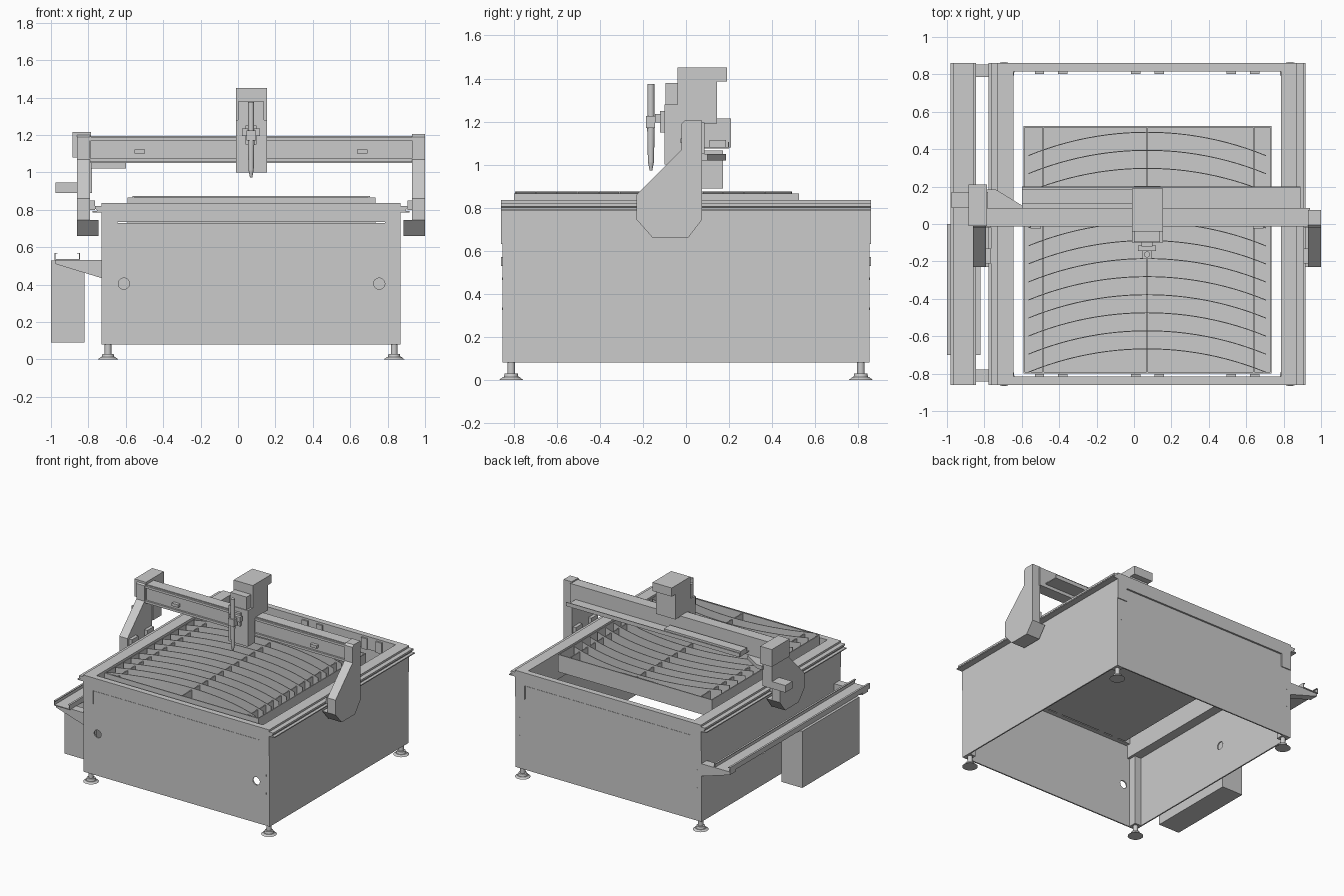
import bpy, bmesh, math
from mathutils import Vector


def prism(name, pts, axis, a, b):
    """Extrude a 2D profile along an axis (x: yz points, y: xz points, z: xy points)."""
    place = {'x': lambda p, t: (t, p[0], p[1]),
             'y': lambda p, t: (p[0], t, p[1]),
             'z': lambda p, t: (p[0], p[1], t)}[axis]
    bm = bmesh.new()
    face = bm.faces.new([bm.verts.new(place(p, a)) for p in pts])
    ext = bmesh.ops.extrude_face_region(bm, geom=[face])['geom']
    move = Vector(place((0, 0), b - a))
    bmesh.ops.translate(bm, vec=move, verts=[v for v in ext if isinstance(v, bmesh.types.BMVert)])
    bmesh.ops.recalc_face_normals(bm, faces=bm.faces)
    me = bpy.data.meshes.new(name)
    bm.to_mesh(me)
    bm.free()
    ob = bpy.data.objects.new(name, me)
    bpy.context.collection.objects.link(ob)
    return ob


def box(name, x0, x1, y0, y1, z0, z1):
    return prism(name, [(x0, y0), (x1, y0), (x1, y1), (x0, y1)], 'z', z0, z1)


def cone(name, x, y, z0, z1, r0, r1):
    bpy.ops.mesh.primitive_cone_add(vertices=32, radius1=r0, radius2=r1, depth=z1 - z0,
                                    location=(x, y, (z0 + z1) / 2))
    ob = bpy.context.object
    ob.name = name
    bpy.ops.object.shade_smooth_by_angle()
    return ob


def hole(target, loc, rot):
    bpy.ops.mesh.primitive_cylinder_add(vertices=32, radius=0.03, depth=0.1, location=loc, rotation=rot)
    cut = bpy.context.object
    cut.name = "hole_cutter"
    cut.hide_render = True
    cut.hide_set(True)
    mod = target.modifiers.new("hole", 'BOOLEAN')
    mod.object = cut
    mod.operation = 'DIFFERENCE'
    mod.solver = 'EXACT'


CX = 0.07  # centre of the body in x

# Cabinet panels, open at the bottom
wall = [(-0.73, 0.08), (0.87, 0.08), (0.87, 0.63), (0.785, 0.63), (0.785, 0.73),
        (-0.645, 0.73), (-0.645, 0.63), (-0.73, 0.63)]
front = prism("front_panel", wall, 'y', -0.853, -0.843)
prism("back_panel", wall, 'y', 0.843, 0.853)
for x in (-0.61, 0.755):
    hole(front, (x, -0.85, 0.405), (math.pi / 2, 0, 0))
left = box("left_panel", -0.73, -0.72, -0.843, 0.843, 0.08, 0.635)
hole(left, (-0.725, 0.09, 0.35), (0, math.pi / 2, 0))
box("right_panel", 0.86, 0.87, -0.843, 0.843, 0.08, 0.635)

# Corner posts, feet and panel screws
for x in (CX - 0.765, CX + 0.765):
    for y in (-0.812, 0.812):
        box("corner_post", x - 0.025, x + 0.03, y - 0.031, y + 0.031, 0.08, 0.64)
        cone("foot_disc", x, y, 0, 0.012, 0.055, 0.04)
        cone("foot_hub", x, y, 0.012, 0.03, 0.034, 0.03)
        cone("foot_stem", x, y, 0.03, 0.09, 0.018, 0.018)
        for z in (0.33, 0.47):
            s = math.copysign(1, y)
            box("panel_screw", x - 0.006, x + 0.006, y + s * 0.035, y + s * 0.043, z - 0.006, z + 0.006)

# Side beams with outer rail, front and back cross beams
for s, side in ((-1, "left"), (1, "right")):
    def X(d): return CX + s * d
    prism(side + "_beam", [(X(0.715), 0.63), (X(0.80), 0.63), (X(0.80), 0.785), (X(0.848), 0.785),
                           (X(0.848), 0.793), (X(0.825), 0.793), (X(0.825), 0.80), (X(0.835), 0.806),
                           (X(0.835), 0.82), (X(0.80), 0.82), (X(0.80), 0.835), (X(0.715), 0.835)],
          'y', -0.86, 0.86)
for s, side in ((-1, "front"), (1, "back")):
    y0, y1 = sorted((s * 0.86, s * 0.815))
    box(side + "_cross_beam", -0.645, 0.785, y0, y1, 0.735, 0.835)
    for x in (-0.505, -0.38, 0.01, 0.135, 0.52, 0.645):
        y0, y1 = sorted((s * 0.82, s * 0.803))
        box(side + "_beam_tab", x - 0.025, x + 0.025, y0, y1, 0.735, 0.82)

# Cutting table: tray, frame walls, supports and curved slats
TX0, TX1, TY0, TY1 = -0.59, 0.735, -0.80, 0.525
box("table_floor", TX0, TX1, TY0, TY1, 0.73, 0.74)
for x in (TX0, TX1 - 0.008):
    box("table_side_wall", x, x + 0.008, TY0, TY1, 0.73, 0.865)
for y in (TY0, TY1 - 0.008):
    box("table_end_wall", TX0, TX1, y, y + 0.008, 0.73, 0.865)
for x in (-0.485, CX, 0.64):
    box("slat_support", x - 0.004, x + 0.004, TY0, TY1, 0.74, 0.86)
R, HALF = 1.675, 0.635
xs = [-HALF + 2 * HALF * i / 24 for i in range(25)]
for k in range(13):
    yc = -0.665 + k * 0.0965
    arc = [(CX + x, yc - R + math.sqrt(R * R - x * x)) for x in xs]
    band = arc + [(x, y - 0.005) for x, y in reversed(arc)]
    prism("curved_slat", band, 'z', 0.77, 0.875)

# Cable tray on the left, its brackets and the control cabinet
prism("cable_tray", [(-0.98, 0.57), (-0.98, 0.53), (-0.845, 0.53), (-0.845, 0.57), (-0.86, 0.57),
                     (-0.86, 0.565), (-0.85, 0.565), (-0.85, 0.537), (-0.975, 0.537),
                     (-0.975, 0.565), (-0.965, 0.565), (-0.965, 0.57)], 'y', -0.86, 0.86)
for y in (-0.81, 0.82):
    prism("tray_bracket", [(-0.975, 0.532), (-0.975, 0.51), (-0.73, 0.435), (-0.73, 0.532)],
          'y', y - 0.033, y + 0.033)
box("control_cabinet", -1.0, -0.82, -0.70, 0.0, 0.09, 0.53)

# Gantry uprights with lower skirt and rail carriages
upright = [(-0.23, 0.86), (-0.23, 0.745), (-0.155, 0.66), (0.01, 0.66), (0.075, 0.745),
           (0.075, 1.205), (-0.005, 1.205), (-0.02, 1.19), (-0.02, 1.07)]
skirt = [(-0.23, 0.745), (-0.155, 0.66), (0.01, 0.66), (0.075, 0.745)]
for s, side in ((-1, "left"), (1, "right")):
    def X(d): return CX + s * d
    prism(side + "_upright", upright, 'x', X(0.86), X(0.93))
    prism(side + "_skirt", skirt, 'x', X(0.815), X(0.87))
    for y in (-0.17, 0.02):
        x0, x1 = sorted((X(0.835), X(0.865)))
        box(side + "_rail_carriage", x0, x1, y - 0.04, y + 0.04, 0.80, 0.85)

# Gantry beam with two guide rails and stop blocks
box("gantry_beam", -0.80, 0.94, 0.0, 0.085, 1.05, 1.195)
for z in (1.055, 1.17):
    box("guide_rail", -0.79, 0.93, -0.014, 0.0, z, z + 0.018)
for x in (-0.525, 0.665):
    box("stop_block", x - 0.028, x + 0.028, -0.025, 0.0, 1.10, 1.122)

# Cable channel behind the gantry
prism("rear_cable_channel", [(0.085, 1.075), (0.20, 1.075), (0.20, 1.105), (0.194, 1.105),
                             (0.194, 1.082), (0.085, 1.082)], 'x', -0.60, 0.89)
box("cable_chain", -0.60, 0.06, 0.11, 0.185, 1.082, 1.115)
prism("channel_support", [(-0.785, 0.185), (-0.74, 0.185), (-0.60, 0.10), (-0.60, 0.06), (-0.785, 0.06)],
      'z', 1.02, 1.05)

# Left drive housing and drive motor
box("drive_housing", -0.885, -0.785, -0.01, 0.21, 1.08, 1.215)
box("drive_motor", -0.975, -0.85, 0.085, 0.172, 0.89, 0.945)
box("motor_mount", -0.86, -0.78, 0.07, 0.172, 0.89, 1.065)

# Tool carriage: slide, upper cover and top hood
box("carriage_slide", -0.01, 0.155, -0.10, -0.014, 1.0, 1.28)
box("lift_motor", 0.0, 0.14, -0.095, -0.04, 1.28, 1.38)
box("carriage_cover", -0.01, 0.155, -0.04, 0.145, 1.19, 1.385)
box("carriage_hood", -0.01, 0.155, -0.04, 0.19, 1.385, 1.452)

# Torch, nozzle and clamp
TY = -0.163
cone("torch_body", CX, TY, 1.15, 1.375, 0.016, 0.016)
cone("torch_barrel", CX, TY, 1.01, 1.20, 0.014, 0.018)
cone("torch_nozzle", CX, TY, 0.972, 1.012, 0.006, 0.014)
prism("torch_clamp", [(CX - 0.025, TY - 0.024), (CX + 0.025, TY - 0.024), (CX + 0.025, TY + 0.02),
                      (CX - 0.025, TY + 0.02)], 'z', 1.17, 1.225)
box("clamp_plate", CX - 0.048, CX + 0.048, -0.145, -0.115, 1.195, 1.235)
box("clamp_arm", CX - 0.03, CX + 0.03, -0.12, -0.095, 1.15, 1.25)
